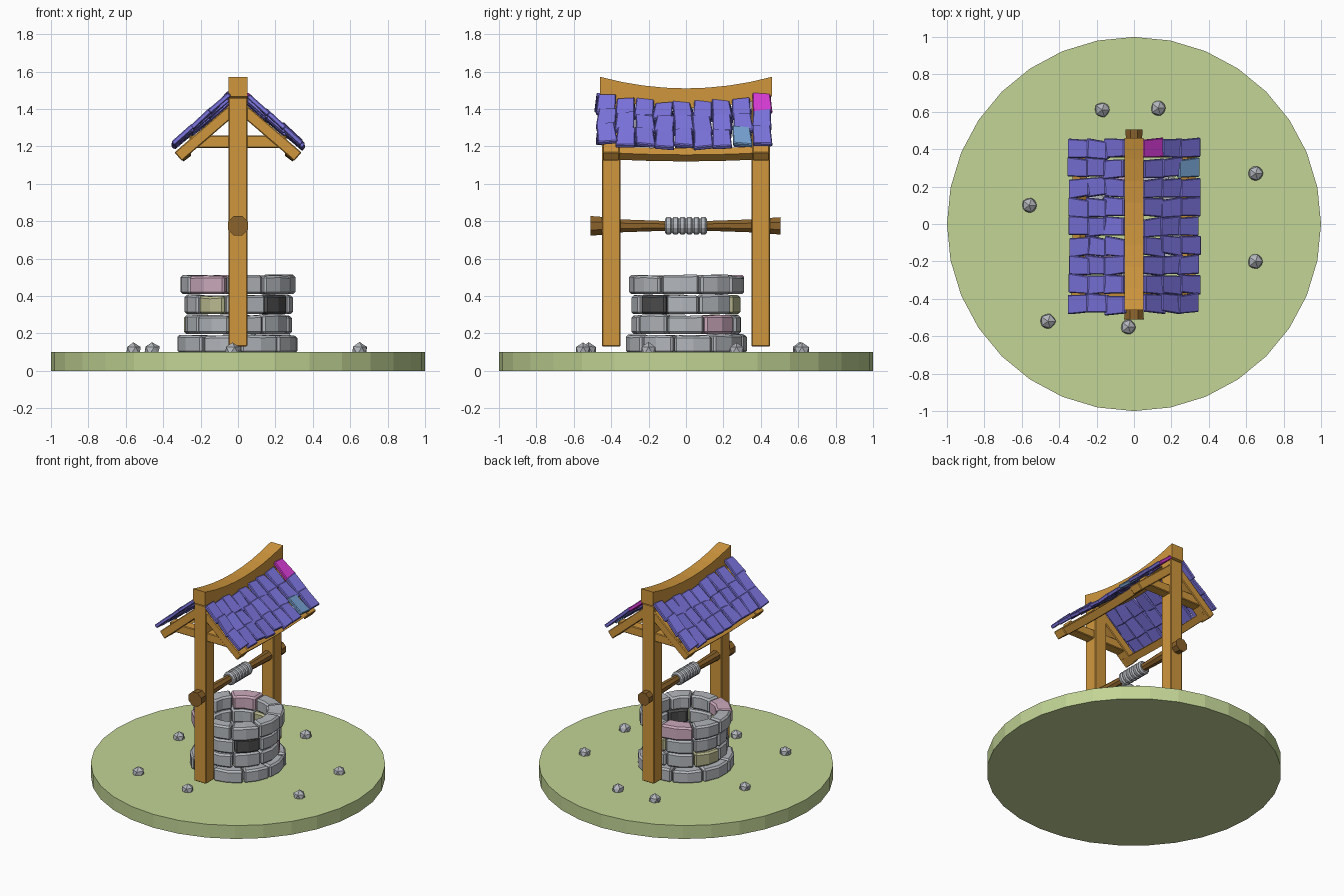
import bpy, bmesh, math, random
from mathutils import Vector

if "Cube" in bpy.data.objects:
    bpy.data.objects.remove(bpy.data.objects["Cube"])

random.seed(4)
R = random.uniform


def material(name, r, g, b):
    m = bpy.data.materials.new(name)
    m.diffuse_color = (r, g, b, 1)
    m.use_nodes = True
    m.node_tree.nodes["Principled BSDF"].inputs["Base Color"].default_value = m.diffuse_color
    return m


GRASS = material("grass green", .54, .66, .30)
WOOD = material("golden wood", .63, .31, .048)
DARK_WOOD = material("dark wood", .26, .125, .025)
STONE = material("grey stone", .45, .47, .50)
DARK_STONE = material("dark stone", .075, .075, .075)
PINK = material("pink stone", .60, .40, .50)
YELLOW = material("olive stone", .50, .50, .29)
TILE = material("violet tile", .205, .18, .75)
MAGENTA = material("magenta tile", .70, .045, .68)
BLUE = material("light blue tile", .19, .38, .68)


def loft(bm, rings, mat=0):
    """Skin a closed solid through equal-sized rings of points."""
    vs = [[bm.verts.new(p) for p in ring] for ring in rings]
    n = len(vs[0])
    faces = [bm.faces.new(vs[0][::-1]), bm.faces.new(vs[-1])]
    for a, b in zip(vs, vs[1:]):
        for i in range(n):
            j = (i + 1) % n
            faces.append(bm.faces.new((a[i], a[j], b[j], b[i])))
    for f in faces:
        f.material_index = mat


def finish(name, bm, mats, bevel=0):
    bmesh.ops.recalc_face_normals(bm, faces=bm.faces)
    me = bpy.data.meshes.new(name)
    bm.to_mesh(me)
    bm.free()
    for m in mats:
        me.materials.append(m)
    ob = bpy.data.objects.new(name, me)
    bpy.context.collection.objects.link(ob)
    if bevel:
        mod = ob.modifiers.new("bevel", 'BEVEL')
        mod.width = bevel
        mod.segments = 1
        mod.limit_method = 'ANGLE'
        mod.angle_limit = math.radians(40)
    return ob


def beam(name, a, b, width, height, bevel=.005):
    """Rectangular timber from a to b; width along y unless the timber runs along y."""
    a, b = Vector(a), Vector(b)
    d = (b - a).normalized()
    side = Vector((1, 0, 0)) if abs(d.y) > .5 else Vector((0, 1, 0))
    up = d.cross(side).normalized() * height / 2
    side = side * width / 2
    bm = bmesh.new()
    loft(bm, [[p + side + up, p - side + up, p - side - up, p + side - up] for p in (a, b)])
    return finish(name, bm, [WOOD], bevel)


def turned(name, profile, z, sides, mat):
    """Solid of revolution along y, profile = (y, radius)."""
    bm = bmesh.new()
    rings = []
    for y, r in profile:
        angs = [2 * math.pi * (k + .5) / sides for k in range(sides)]
        rings.append([(r * math.cos(t), y, z + r * math.sin(t)) for t in angs])
    loft(bm, rings)
    return finish(name, bm, [mat])


# Grass disc
bm = bmesh.new()
loft(bm, [[(math.cos(k * math.pi / 16), math.sin(k * math.pi / 16), z)
           for k in range(32)] for z in (0, .1)])
finish("grass_base", bm, [GRASS])

# Stone courses: bottom z, top z, outer radius, first block angle, accents by block number
courses = [(.095, .19, .323, 10, {}),
           (.197, .297, .292, 40, {0: 2, 3: 3}),
           (.303, .402, .291, 318, {0: 1, 7: 3, 3: 3}),
           (.41, .508, .313, 234, {0: 2, 6: 2})]
for c, (z0, z1, rad, start, accents) in enumerate(courses):
    bm = bmesh.new()
    edges = [start - 20 + 40 * k + R(-4, 4) for k in range(9)]
    edges.append(edges[0] + 360)
    for k in range(9):
        a0, a1 = edges[k] + .7, edges[k + 1] - .7
        ro, ri = rad + R(-.006, .007), .205 + R(-.008, .008)
        lift = R(-.003, .006)
        rings = []
        for s in range(3):
            t = math.radians(a0 + (a1 - a0) * s / 2)
            x, y = math.cos(t), math.sin(t)
            zt = z1 + lift + R(-.003, .004)
            rings.append([(ri * x, ri * y, z0), (ro * x, ro * y, z0),
                          (ro * x, ro * y, zt), (ri * x, ri * y, zt)])
        loft(bm, rings, accents.get(k, 0))
    finish("stone_course_%d" % (c + 1), bm, [STONE, DARK_STONE, PINK, YELLOW], .012)

# Posts, rafters, tie beams
for y, end in ((-.4, "front"), (.4, "back")):
    beam(end + "_post", (0, y, .13), (0, y, 1.46), .1, .1)
    beam(end + "_tie_beam", (-.26, y, 1.225), (.26, y, 1.225), .075, .065)
    for s, side in ((-1, "left"), (1, "right")):
        beam("%s_%s_rafter" % (end, side), (0, y, 1.42), (s * .32, y, 1.145), .09, .06)


def curved_beam(name, half, section, sag):
    """Timber along y whose section rises towards both ends."""
    bm = bmesh.new()
    rings = []
    for k in range(9):
        u = k / 4 - 1
        rings.append([(x, half * u, z + sag * u * u) for x, z in section])
    loft(bm, rings)
    return finish(name, bm, [WOOD])


# Sagging ridge and eaves beams
curved_beam("ridge_beam", .46, [(-.05, 1.405), (.05, 1.405), (.05, 1.51), (-.05, 1.51)], .062)
for s, side in ((-1, "left"), (1, "right")):
    curved_beam(side + "_eaves_beam", .42,
                [(s * .25, 1.15), (s * .29, 1.12), (s * .33, 1.155), (s * .29, 1.19)], .012)

# Roof tiles: three overlapping rows of nine on each slope
for s, side in ((-1, "left"), (1, "right")):
    bm = bmesh.new()
    for row in range(3):
        for col in range(9):
            yc = -.43 + .104 * col + R(-.006, .006)
            u2 = (yc / .46) ** 2
            drop = R(-.01, .01)
            x0 = .338 - .095 * row + drop * .7          # lower edge
            z0 = 1.185 + .072 * row - drop * .7 + u2 * (.02 + .012 * row)
            x1, z1 = x0 - .108, z0 + .088 + u2 * .015   # upper edge
            n = Vector((z1 - z0, 0, x0 - x1)).normalized() * .026
            skew = R(-.008, .008)
            rings = []
            for x, z, w, k in ((x0, z0, .052, skew), (x1, z1, .047, -skew)):
                j = R(-.006, .006)
                lo, hi = yc - w + k, yc + w + k
                rings.append([(s * x, lo, z + j), (s * x, hi, z - j),
                              (s * (x + n.x), hi, z + n.z - j), (s * (x + n.x), lo, z + n.z + j)])
            accent = {(2, 8): 1, (0, 7): 2}.get((row, col), 0) if s > 0 else 0
            loft(bm, rings, accent)
    finish(side + "_roof_tiles", bm, [TILE, MAGENTA, BLUE], .005)

# Windlass and wound rope
turned("windlass", [(-.51, .057), (-.45, .052), (-.34, .037), (-.1, .028),
                    (.1, .028), (.34, .037), (.45, .046), (.505, .05)], .775, 8, DARK_WOOD)
rope = []
for k in range(6):
    y = -.112 + .0373 * k
    rope += [(y, .038), (y + .009, .049), (y + .028, .049)]
turned("rope_coil", rope + [(.112, .038)], .775, 12, STONE)

# Scattered pebbles
for k, (x, y) in enumerate([(-.17, .61), (.13, .62), (.65, .27), (.65, -.2),
                            (-.56, .1), (-.46, -.52), (-.03, -.55)]):
    bm = bmesh.new()
    bmesh.ops.create_icosphere(bm, subdivisions=1, radius=.045)
    for v in bm.verts:
        v.co *= R(.93, 1.06)
        v.co = Vector((x, y, .108)) + v.co
    finish("pebble_%d" % (k + 1), bm, [STONE])
